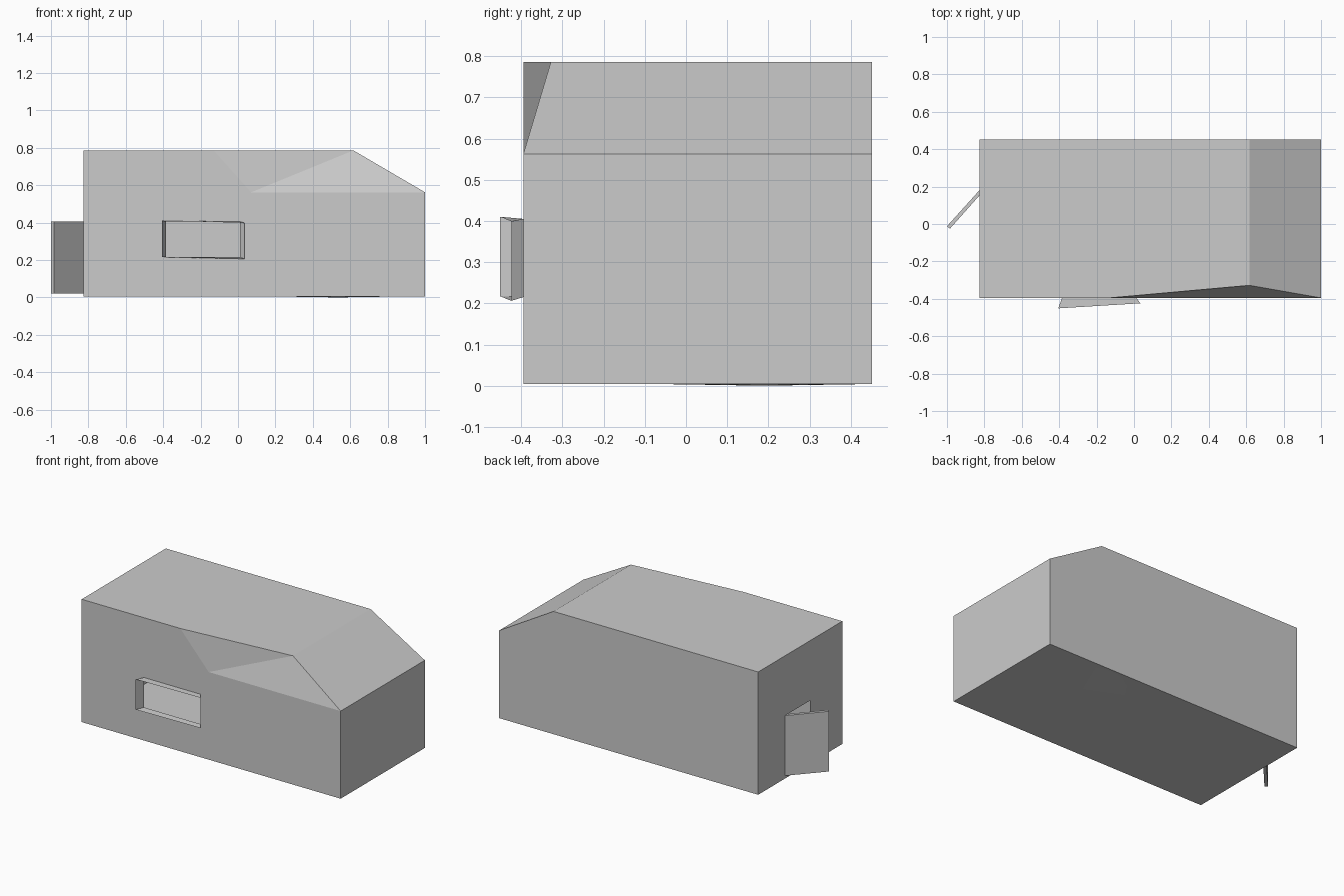
import bpy, bmesh
from mathutils import Vector

if "Cube" in bpy.data.objects:
    bpy.data.objects.remove(bpy.data.objects["Cube"])


def make(name, verts, faces):
    bm = bmesh.new()
    vs = [bm.verts.new(v) for v in verts]
    for f in faces:
        bm.faces.new([vs[i] for i in f])
    bmesh.ops.recalc_face_normals(bm, faces=bm.faces)
    me = bpy.data.meshes.new(name)
    ob = bpy.data.objects.new(name, me)
    bpy.context.collection.objects.link(ob)
    bm.to_mesh(me)
    bm.free()
    return ob


def cut_hole(ob, axis, wall, low, high):
    """Slice the wall at axis=wall and remove the rectangle low..high."""
    bm = bmesh.new()
    bm.from_mesh(ob.data)

    def on_wall():
        return [f for f in bm.faces if all(abs(v.co[axis] - wall) < 1e-4 for v in f.verts)]
    for i in range(3):
        if i == axis:
            continue
        for value in (low[i], high[i]):
            no = Vector((0, 0, 0))
            no[i] = 1
            fs = on_wall()
            geom = fs + list({e for f in fs for e in f.edges}) + list({v for f in fs for v in f.verts})
            bmesh.ops.bisect_plane(bm, geom=geom, plane_co=no * value, plane_no=no)
    hole = [f for f in on_wall() if all(
        low[i] < f.calc_center_bounds()[i] < high[i] for i in range(3) if i != axis)]
    bmesh.ops.delete(bm, geom=hole, context='FACES')
    bm.to_mesh(ob.data)
    bm.free()


# Hollow shell with sloped end and chamfered front roof edge
L, R, F, B, G, T, E = -0.825, 1.0, -0.395, 0.452, 0.004, 0.786, 0.562
shell = make("building_shell", [
    (L, F, G), (R, F, G), (R, B, G), (L, B, G),
    (L, F, T), (-0.13, F, T), (0.07, F, E), (R, F, E),
    (0.617, -0.328, T), (0.617, B, T), (R, B, E), (L, B, T)],
    [(0, 3, 2, 1), (0, 1, 7, 6, 5, 4), (1, 2, 10, 7), (2, 3, 11, 9, 10),
     (3, 0, 4, 11), (4, 5, 8, 9, 11), (8, 7, 10, 9), (6, 7, 8), (5, 6, 8)])
cut_hole(shell, 1, F, (-0.385, 0, 0.215), (0.012, 0, 0.405))   # window
cut_hole(shell, 0, L, (0, -0.07, 0.022), (0, 0.182, 0.405))    # doorway

# Flared window surround
inner = [(-0.385, F, 0.215), (0.012, F, 0.215), (0.012, F, 0.405), (-0.385, F, 0.405)]
outer = [(-0.405, -0.451, 0.217), (0.034, -0.424, 0.206), (0.034, -0.424, 0.399), (-0.405, -0.451, 0.41)]
make("window_surround", inner + outer,
     [(i, (i + 1) % 4, (i + 1) % 4 + 4, i + 4) for i in range(4)])

# Door standing open
plan = [(L, 0.182), (-1.0, -0.012), (-0.984, -0.025), (L, 0.154)]
make("door", [(x, y, z) for z in (0.022, 0.405) for x, y in plan],
     [(0, 1, 2, 3), (4, 5, 6, 7)] + [(i, (i + 1) % 4, (i + 1) % 4 + 4, i + 4) for i in range(4)])

# Very shallow dip under the floor
bm = bmesh.new()
bmesh.ops.create_cone(bm, segments=16, radius1=0.0, radius2=0.25, depth=0.004)
bmesh.ops.remove_doubles(bm, verts=bm.verts, dist=1e-5)
me = bpy.data.meshes.new("floor_dip")
bm.to_mesh(me)
bm.free()
dip = bpy.data.objects.new("floor_dip", me)
dip.location = (0.535, 0.19, 0.002)
bpy.context.collection.objects.link(dip)
